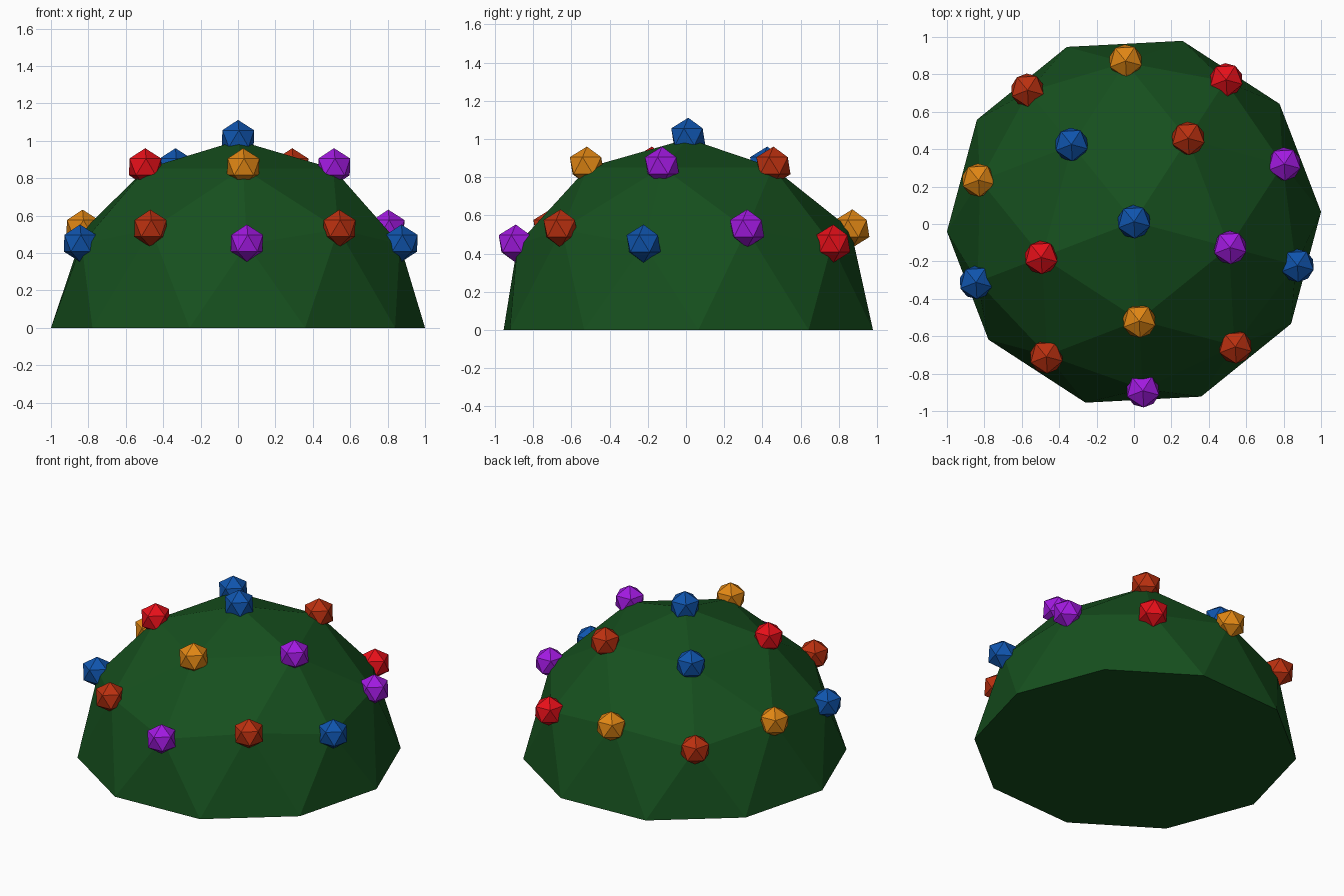
import bpy, bmesh
from math import radians, sin, cos
from mathutils import Matrix, Vector

if "Cube" in bpy.data.objects:
    bpy.data.objects.remove(bpy.data.objects["Cube"])

R = 1.0014                      # dome radius
CENTRE = Vector((0, 0.012, 0))
TWIST = radians(-15)            # turn of the whole model about z


def material(name, rgb):
    m = bpy.data.materials.new(name)
    m.diffuse_color = (*rgb, 1)
    m.use_nodes = True
    m.node_tree.nodes["Principled BSDF"].inputs["Base Color"].default_value = m.diffuse_color
    return m


MATS = {
    "green": material("green", (0.008, 0.08, 0.013)),
    "blue": material("blue", (0.005, 0.09, 0.42)),
    "rust": material("rust", (0.50, 0.03, 0.005)),
    "purple": material("purple", (0.36, 0.01, 0.75)),
    "orange": material("orange", (0.75, 0.24, 0.007)),
    "red": material("red", (0.80, 0.005, 0.01)),
}


def add_object(name, bm, colour, location):
    mesh = bpy.data.meshes.new(name)
    bm.to_mesh(mesh)
    bm.free()
    mesh.materials.append(MATS[colour])
    obj = bpy.data.objects.new(name, mesh)
    obj.location = location
    bpy.context.collection.objects.link(obj)
    return obj


def icosphere(level, radius):
    bm = bmesh.new()
    bmesh.ops.create_icosphere(bm, subdivisions=level, radius=radius,
                               matrix=Matrix.Rotation(TWIST, 4, 'Z'))
    return bm


# Dome: upper half of a faceted sphere, closed underneath
bm = icosphere(2, R)
lower = [v for v in bm.verts if v.co.z < -0.05]
bmesh.ops.delete(bm, geom=lower, context='VERTS')
for v in bm.verts:
    if abs(v.co.z) < 0.01:
        v.co.z = 0
rim = [e for e in bm.edges if e.is_boundary]
bmesh.ops.contextual_create(bm, geom=rim)
bmesh.ops.recalc_face_normals(bm, faces=bm.faces[:])
add_object("dome", bm, "green", CENTRE)


# Baubles: one small faceted ball on every dome corner above the rim
def bauble(name, colour, azimuth, ring_radius, z):
    a = radians(azimuth)
    p = Vector((ring_radius * cos(a), ring_radius * sin(a), z)) * R * 1.01
    add_object(name, icosphere(1, 0.1), colour, CENTRE + p)


bauble("top_bauble", "blue", 0, 0, 1)
RINGS = [  # name, first azimuth, ring radius, height, colours
    ("upper", -87, 0.5257, 0.8507, ("orange", "purple", "rust", "blue", "red")),
    ("middle", -51, 0.8507, 0.5257, ("rust", "purple", "orange", "orange", "rust")),
    ("lower", -87, 0.8944, 0.4472, ("purple", "blue", "red", "rust", "blue")),
]
for name, start, radius, z, colours in RINGS:
    for i, colour in enumerate(colours):
        bauble(f"{name}_bauble_{i + 1}", colour, start + 72 * i, radius, z)
